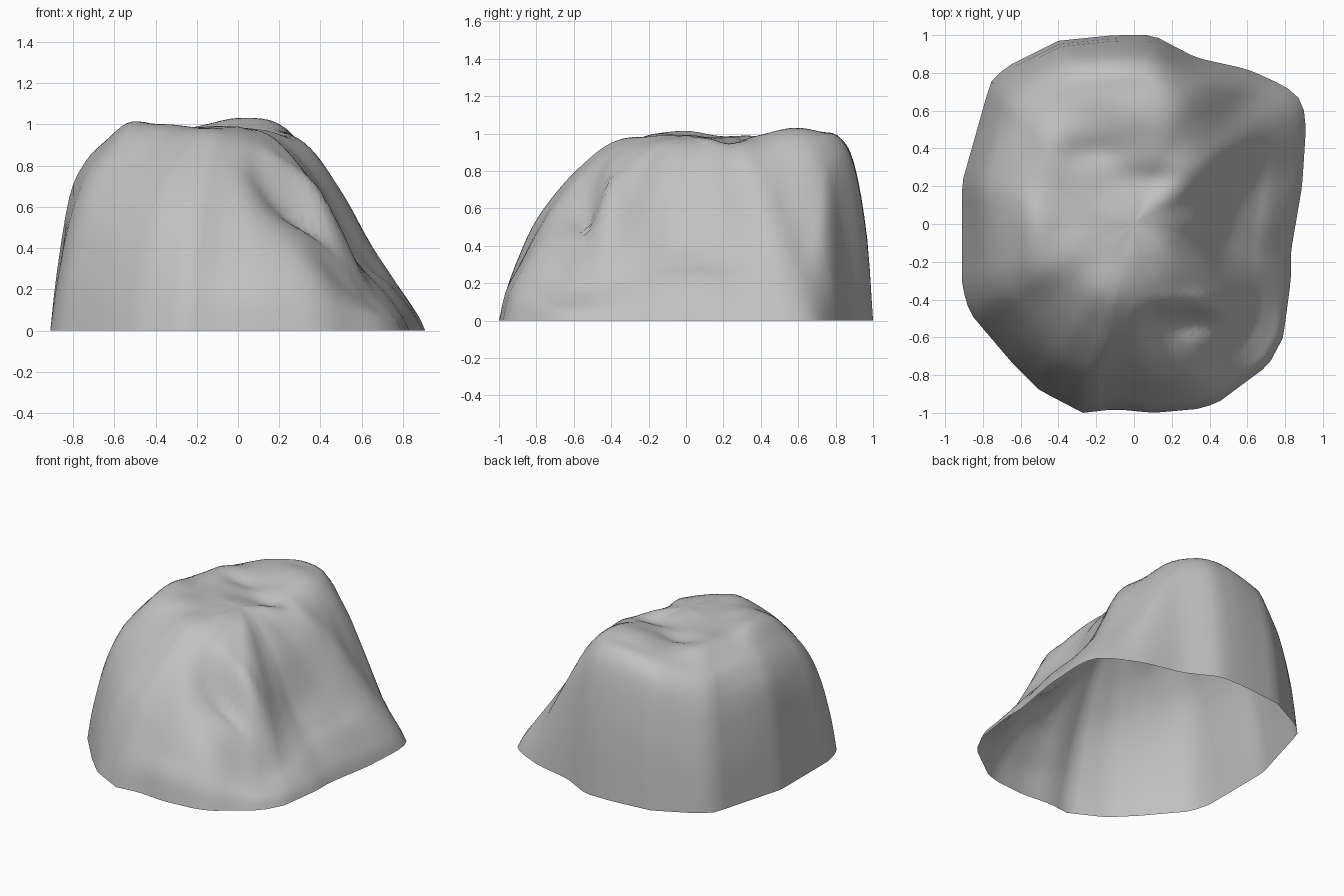
import bpy
import bmesh
import math
from mathutils import Vector
from mathutils.geometry import intersect_line_line_2d

cube = bpy.data.objects.get("Cube")
if cube:
    bpy.data.objects.remove(cube)

SEGMENTS = 96
RINGS = 36

# Footprint of the boulder on the ground
footprint = [Vector(p) for p in (
    (.9, .6), (.91, .5), (.89, .2), (.83, -.15), (.83, -.3), (.79, -.6),
    (.71, -.75), (.6, -.83), (.44, -.95), (.33, -.98), (.1, -1), (-.1, -.98),
    (-.27, -1), (-.5, -.88), (-.65, -.73), (-.87, -.47), (-.91, -.33),
    (-.91, .22), (-.76, .75), (-.68, .83), (-.4, .97), (-.1, 1), (.1, 1),
    (.33, .88), (.6, .82), (.8, .73), (.87, .67))]

# Slope profiles every sixteenth of a turn, in hundredths, from foot to crown
stations = (1, .97, .9, .82, .72, .58, .4, .2, 0)
slopes = (
    (7, 16, 24, 31, 44, 75, 93),       # shelf side
    (6, 15, 24, 33, 50, 77, 94),
    (9, 24, 37, 54, 76, 93, 97),
    (30, 70, 86, 95, 99, 98, 96),
    (42, 83, 98, 101, 103, 99, 96),    # back wall
    (42, 81, 93, 97, 98, 97, 96),
    (28, 64, 83, 91, 99, 98, 97),
    (30, 67, 82, 91, 98, 98, 98),
    (20, 60, 79, 90, 101, 99, 98),     # steep side wall
    (20, 51, 71, 84, 97, 100, 98),
    (18, 43, 60, 74, 87, 97, 98),
    (13, 35, 53, 67, 82, 96, 98),
    (15, 29, 45, 61, 77, 92, 98),      # front
    (12, 25, 36, 46, 57, 85, 96),
    (6, 11, 18, 36, 60, 81, 95),       # spur
    (5, 13, 21, 31, 47, 73, 93))       # gully

# Local lumps and dents: x, y, spread along x, spread along y, height
lumps = (
    (.33, -.53, .19, .05, -.06),
    (.33, -.41, .17, .05, .05),
    (.1, .24, .18, .07, -.03),
    (-.22, .38, .16, .07, -.03),
    (-.05, 0, .12, .15, .02))


def radius(angle):
    """Distance from the centre to the footprint in one direction."""
    far = Vector((math.cos(angle), math.sin(angle))) * 3
    for a, b in zip(footprint, footprint[1:] + footprint[:1]):
        hit = intersect_line_line_2d(Vector((0, 0)), far, a, b)
        if hit:
            return hit.length
    return 1


def hermite(a, b, slope_a, slope_b, f):
    return ((1 + 2 * f) * (1 - f) ** 2 * a + f * (1 - f) ** 2 * slope_a
            + f * f * (3 - 2 * f) * b + f * f * (f - 1) * slope_b)


def slope_height(row, t):
    """Smooth height along one slope profile."""
    z = [0] + [v / 100 for v in row] + [.97]
    last = len(z) - 1
    i = max(k for k in range(last) if stations[k] >= t)

    def tangent(k):
        if k == last:
            return 0
        lo, hi = max(k - 1, 0), k + 1
        return (z[hi] - z[lo]) / (stations[hi] - stations[lo])
    step = stations[i + 1] - stations[i]
    return hermite(z[i], z[i + 1], tangent(i) * step, tangent(i + 1) * step,
                   (t - stations[i]) / step)


def height(turn, t):
    """Blend the neighbouring slope profiles around the boulder."""
    n = len(slopes)
    i = int(turn * n)
    a, b, c, d = (slope_height(slopes[(i + k) % n], t) for k in (-1, 0, 1, 2))
    return hermite(b, c, (c - a) / 2, (d - b) / 2, turn * n - i)


# Boulder shell, open underneath
bm = bmesh.new()
rings = []
for r in range(RINGS):
    t = 1 - (r / RINGS) ** 1.4
    ring = []
    for s in range(SEGMENTS):
        angle = math.tau * s / SEGMENTS
        reach = radius(angle) * t
        x, y = reach * math.cos(angle), reach * math.sin(angle)
        z = height(s / SEGMENTS, t)
        if r:
            z += sum(h * math.exp(-((x - u) / p) ** 2 - ((y - v) / q) ** 2)
                     for u, v, p, q, h in lumps)
        ring.append(bm.verts.new((x, y, max(z, 0))))
    rings.append(ring)
crown = bm.verts.new((0, 0, .985))
for s in range(SEGMENTS):
    n = (s + 1) % SEGMENTS
    for low, high in zip(rings, rings[1:]):
        bm.faces.new((low[s], low[n], high[n], high[s]))
    bm.faces.new((rings[-1][s], rings[-1][n], crown))

mesh = bpy.data.meshes.new("boulder")
bm.to_mesh(mesh)
bm.free()
boulder = bpy.data.objects.new("boulder", mesh)
bpy.context.collection.objects.link(boulder)

# Plain stone colour
stone = bpy.data.materials.new("grey_stone")
stone.use_nodes = True
stone.diffuse_color = (.53, .53, .53, 1)
stone.node_tree.nodes["Principled BSDF"].inputs["Base Color"].default_value = (.53, .53, .53, 1)
mesh.materials.append(stone)
for face in mesh.polygons:
    face.use_smooth = True
